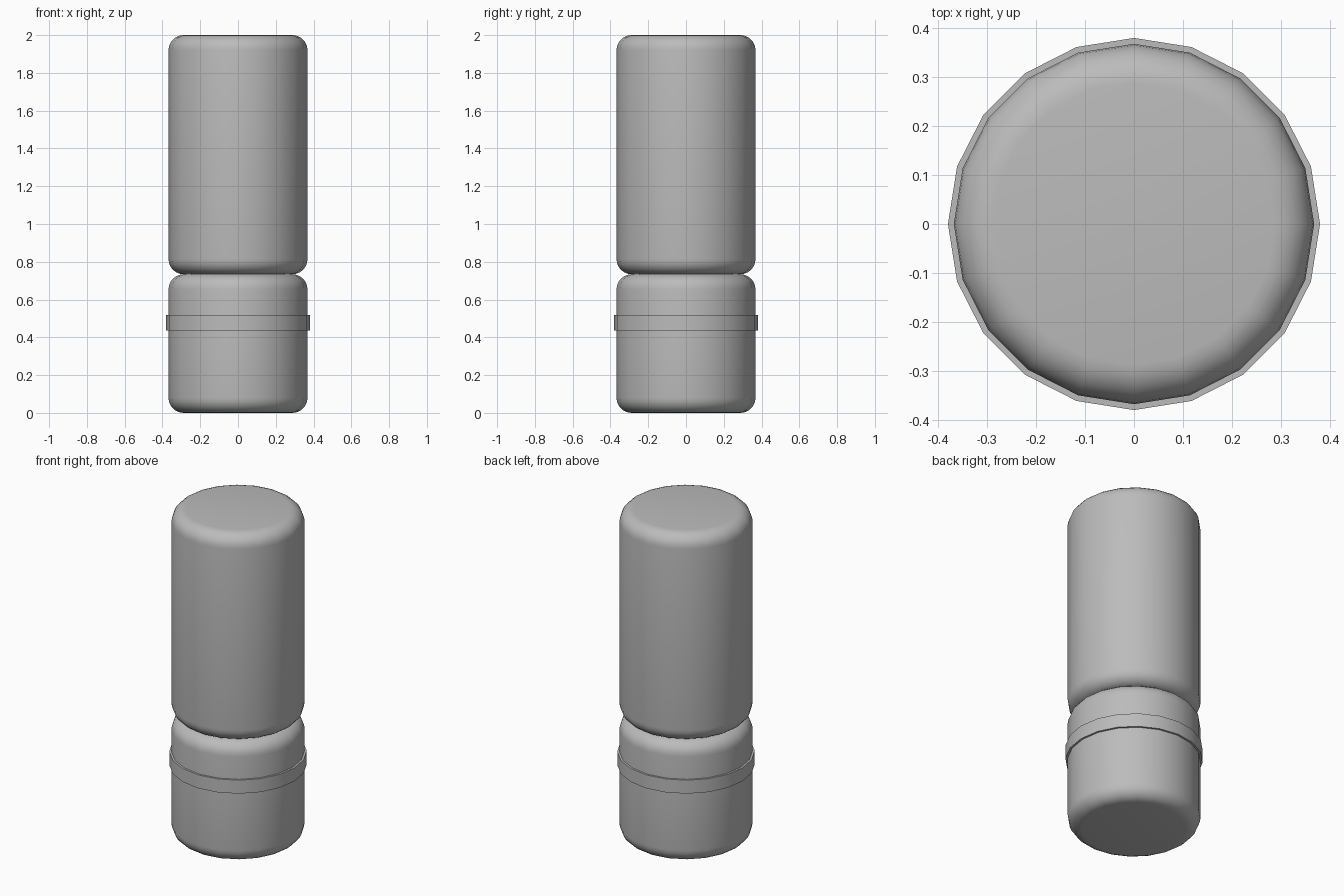
import bpy, bmesh, math

if "Cube" in bpy.data.objects:
    bpy.data.objects.remove(bpy.data.objects["Cube"])

SIDES = 20

grey = bpy.data.materials.new("plain grey")
grey.diffuse_color = (0.5, 0.5, 0.5, 1)
grey.use_nodes = True
grey.node_tree.nodes["Principled BSDF"].inputs["Base Color"].default_value = grey.diffuse_color


def lathe(name, profile, closed=False):
    """Spin (radius, z) points into a 20-sided solid; open profiles get flat caps."""
    bm = bmesh.new()
    rings = []
    for r, z in profile:
        rings.append([bm.verts.new((r * math.cos(2 * math.pi * i / SIDES),
                                    r * math.sin(2 * math.pi * i / SIDES), z))
                      for i in range(SIDES)])
    pairs = list(zip(rings, rings[1:]))
    if closed:
        pairs.append((rings[-1], rings[0]))
    for a, b in pairs:
        for i in range(SIDES):
            j = (i + 1) % SIDES
            bm.faces.new((a[i], a[j], b[j], b[i]))
    if not closed:
        bm.faces.new(rings[0][::-1])
        bm.faces.new(rings[-1])
    bmesh.ops.recalc_face_normals(bm, faces=bm.faces)
    me = bpy.data.meshes.new(name)
    bm.to_mesh(me)
    bm.free()
    me.materials.append(grey)
    ob = bpy.data.objects.new(name, me)
    bpy.context.collection.objects.link(ob)
    bpy.ops.object.select_all(action='DESELECT')
    ob.select_set(True)
    bpy.context.view_layer.objects.active = ob
    bpy.ops.object.shade_smooth_by_angle(angle=math.radians(30))
    return ob


def rounded(radius, z0, z1, b=0.08, steps=6):
    """Profile of a cylinder with rounded top and bottom rims."""
    arc = [(radius - b + b * math.sin(t), b - b * math.cos(t))
           for t in (math.pi / 2 * k / steps for k in range(steps + 1))]
    return [(r, z0 + h) for r, h in arc] + [(r, z1 - h) for r, h in reversed(arc)]


# Lower and upper rounded cylinders
lathe("lower_body", rounded(0.368, 0.0, 0.734))
lathe("upper_body", rounded(0.368, 0.734, 2.0))

# Raised band around the lower body
lathe("band", [(0.36, 0.435), (0.38, 0.435), (0.38, 0.517), (0.36, 0.517)], closed=True)
